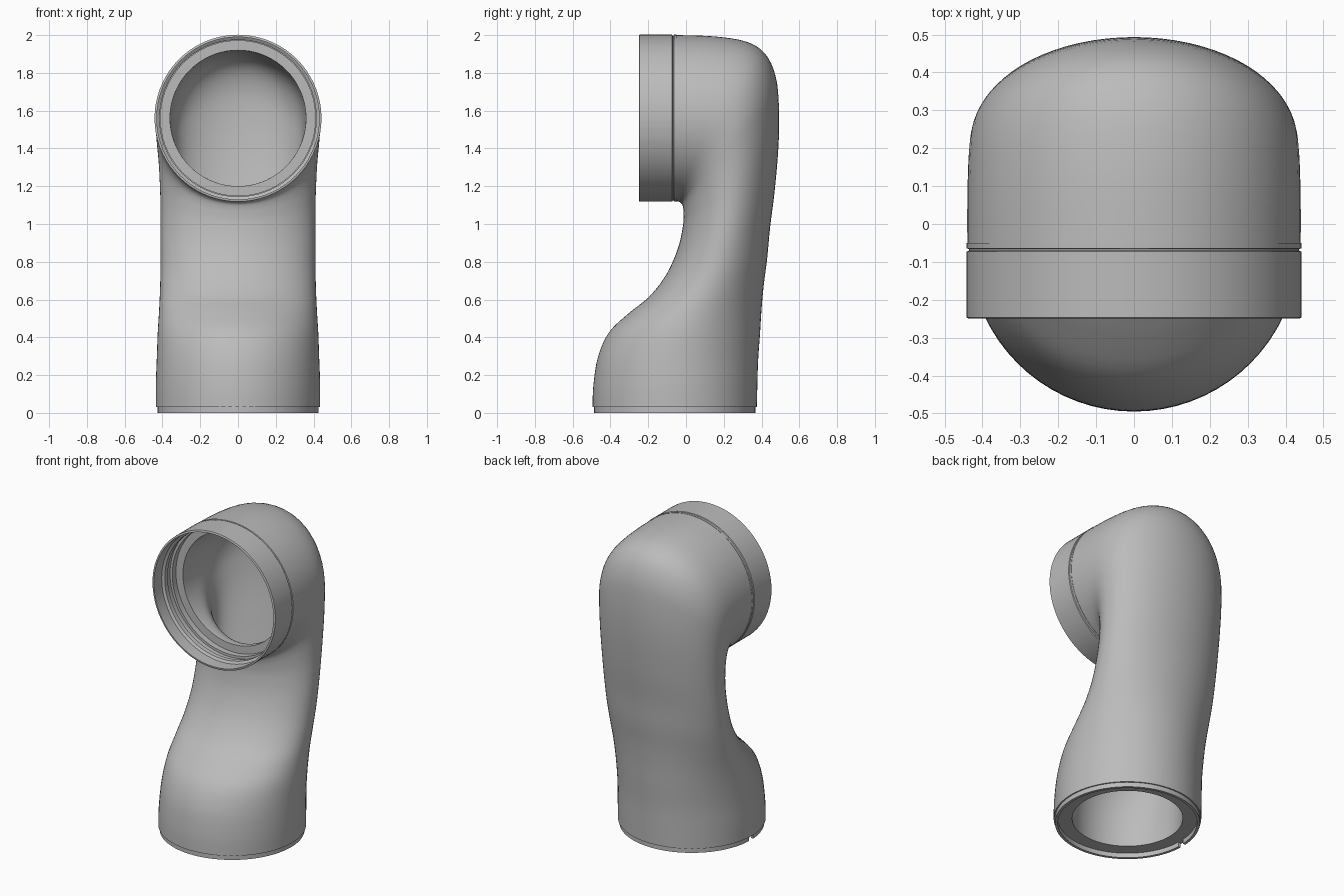
import bpy, bmesh
from math import sin, cos, pi, tau, radians
from mathutils import Vector, Matrix

cube = bpy.data.objects.get("Cube")
if cube:
    bpy.data.objects.remove(cube, do_unlink=True)

SIDES = 72
grey = bpy.data.materials.new("pipe_grey")
grey.use_nodes = True
grey.diffuse_color = (0.5, 0.5, 0.5, 1)
bsdf = next(n for n in grey.node_tree.nodes if n.type == 'BSDF_PRINCIPLED')
bsdf.inputs["Base Color"].default_value = grey.diffuse_color


def skin(name, rings, closed_rings=True, closed_loop=True):
    """Join equal-length rings of points with quads into a smooth object."""
    bm = bmesh.new()
    rows = [[bm.verts.new(p) for p in ring] for ring in rings]
    n = len(rows[0])
    for i in range(len(rows) if closed_loop else len(rows) - 1):
        a, b = rows[i], rows[(i + 1) % len(rows)]
        for j in range(n if closed_rings else n - 1):
            k = (j + 1) % n
            bm.faces.new((a[j], a[k], b[k], b[j]))
    if not closed_rings:
        bm.faces.new([r[0] for r in rows])
        bm.faces.new([r[-1] for r in rows])
    bmesh.ops.recalc_face_normals(bm, faces=bm.faces)
    mesh = bpy.data.meshes.new(name)
    bm.to_mesh(mesh)
    bm.free()
    mesh.materials.append(grey)
    obj = bpy.data.objects.new(name, mesh)
    bpy.context.collection.objects.link(obj)
    bpy.ops.object.select_all(action='DESELECT')
    obj.select_set(True)
    bpy.context.view_layer.objects.active = obj
    bpy.ops.object.shade_smooth_by_angle(angle=radians(35))
    return obj


def lathe(name, profile, matrix, gap=0.0):
    """Turn a closed (radius, height) profile, leaving an optional gap at -x."""
    count = SIDES + (1 if gap else 0)
    angles = [-pi + gap + (tau - 2 * gap) * i / SIDES for i in range(count)]
    rings = [[matrix @ Vector((r * cos(a), r * sin(a), h)) for a in angles]
             for r, h in profile]
    return skin(name, rings, closed_rings=not gap)


def spline(keys, steps=4):
    """Catmull-Rom interpolation through the section keys."""
    ext = [keys[0]] + keys + [keys[-1]]
    out = []
    for p, q, r, s in zip(ext, ext[1:], ext[2:], ext[3:]):
        for i in range(steps):
            t = i / steps
            out.append([b + 0.5 * t * (c - a + t * (2*a - 5*b + 4*c - d
                        + t * (3 * (b - c) + d - a)))
                        for a, b, c, d in zip(p, q, r, s)])
    return out + [list(keys[-1])]


def section(key, inset=0.0):
    """Elliptical section spanning the front and back profile points."""
    fy, fz, by, bz, w = key
    front, back = Vector((0, fy, fz)), Vector((0, by, bz))
    mid, half = (front + back) / 2, (back - front) / 2
    half *= (half.length - inset) / half.length
    return [mid + half * sin(tau * i / SIDES)
            + Vector(((w - inset) * cos(tau * i / SIDES), 0, 0))
            for i in range(SIDES)]


# Bent pipe: front y, z, back y, z, half width, from foot to mouth
keys = [
    (-.495, .03, .375, .03, .435), (-.49, .15, .378, .15, .435),
    (-.465, .30, .382, .28, .43), (-.405, .43, .392, .42, .425),
    (-.30, .53, .40, .55, .418), (-.19, .62, .412, .68, .413),
    (-.10, .74, .43, .82, .41), (-.04, .88, .445, .98, .41),
    (-.015, 1.0, .47, 1.18, .41), (-.013, 1.06, .49, 1.42, .415),
    (-.016, 1.09, .492, 1.62, .422), (-.021, 1.105, .475, 1.78, .43),
    (-.028, 1.112, .42, 1.90, .435), (-.035, 1.117, .32, 1.965, .438),
    (-.042, 1.119, .15, 1.993, .44), (-.05, 1.12, -.05, 2.0, .44),
]
path = spline(keys)
last = len(path) - 1
outer = [section(k) for k in path]
inner = [section(k, .109 - .029 * i / last) for i, k in enumerate(path)]
skin("pipe_body", inner[::-1] + outer)

# Mouth collar with outer groove and stepped, ribbed socket inside
mouth = Matrix.Translation((0, 0, 1.56)) @ Matrix.Rotation(pi / 2, 4, 'X')
lathe("mouth_collar", [
    (.436, .25), (.442, .247), (.442, .073), (.436, .07), (.436, .066),
    (.442, .064), (.442, .05), (.36, .045), (.36, .052), (.41, .052),
    (.41, .09), (.426, .09), (.426, .13), (.415, .13), (.415, .16),
    (.43, .17), (.43, .25)], mouth)

# Foot lip with a small locating notch
lathe("foot_lip", [(.41, 0), (.427, 0), (.427, .032), (.41, .032)],
      Matrix.Translation((0, -.06, 0)), gap=.05)
